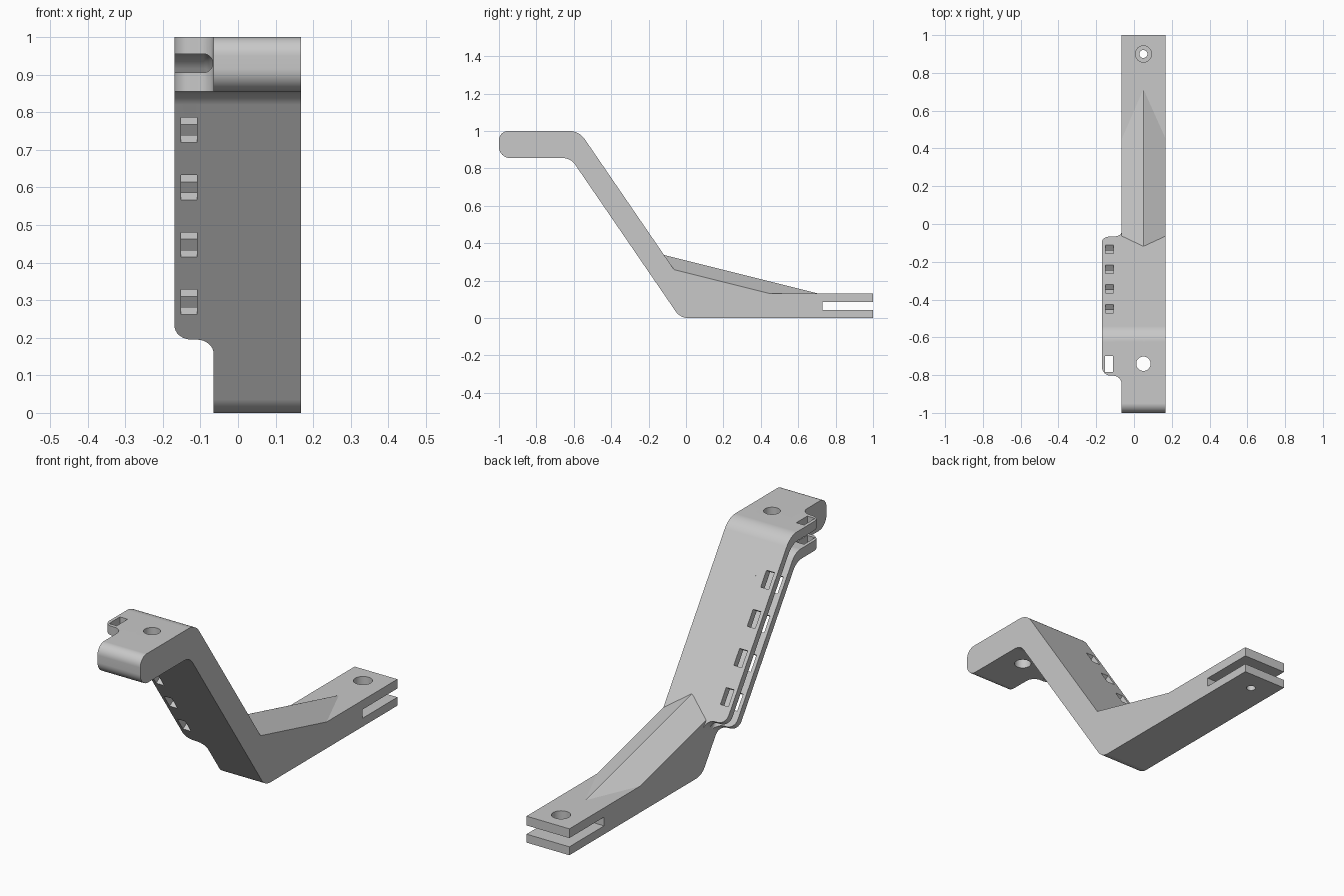
import bpy, bmesh
from math import sin, cos, pi, radians, atan2
from mathutils import Vector, Matrix

cube = bpy.data.objects.get("Cube")
if cube:
    bpy.data.objects.remove(cube)

grey = bpy.data.materials.new("plain_grey")
grey.use_nodes = True
colour = (0.58, 0.58, 0.58, 1)
grey.diffuse_color = colour
grey.node_tree.nodes["Principled BSDF"].inputs["Base Color"].default_value = colour

# Sloping arm in the side plane (y, z): direction down the slope and its normal
DOWN = Vector((0.565, -0.825))
NORMAL = Vector((0.825, 0.565))
THICK = 0.119
BASE = -0.031 * NORMAL.x
LEFT, INNER, RIGHT, RIDGE = -0.169, -0.065, 0.168, 0.05
LOW, HIGH = 0.855, 1.0


def slope(z, k=0.0):
    """Point at height z on the slope line lying k above the underside."""
    return Vector(((BASE + k - z * NORMAL.y) / NORMAL.x, z))


def rounded(points, steps=8):
    """Outline with corners filleted; each point is (position, radius)."""
    out = []
    for i, (p, r) in enumerate(points):
        p = Vector(p)
        if not r:
            out.append(p)
            continue
        a = (Vector(points[i - 1][0]) - p).normalized()
        b = (Vector(points[(i + 1) % len(points)][0]) - p).normalized()
        half = a.angle(b) / 2
        centre = p + (a + b).normalized() * r / sin(half)
        reach = r * cos(half) / sin(half)
        start = (p + a * reach - centre).normalized()
        end = (p + b * reach - centre).normalized()
        turn = pi - 2 * half
        for s in range(steps + 1):
            t = turn * s / steps
            out.append(centre + (start * sin(turn - t) + end * sin(t)) * r / sin(turn))
    return out


def finish(name, bm):
    bmesh.ops.recalc_face_normals(bm, faces=bm.faces[:])
    mesh = bpy.data.meshes.new(name)
    bm.to_mesh(mesh)
    bm.free()
    mesh.materials.append(grey)
    obj = bpy.data.objects.new(name, mesh)
    bpy.context.collection.objects.link(obj)
    return obj


def loft(name, slices):
    """Skin matching (y, z) outlines placed at successive x."""
    bm = bmesh.new()
    rings = [[bm.verts.new((x, p[0], p[1])) for p in pts] for x, pts in slices]
    n = len(rings[0])
    for a, b in zip(rings, rings[1:]):
        for i in range(n):
            j = (i + 1) % n
            bm.faces.new((a[i], a[j], b[j], b[i]))
    bm.faces.new(rings[0])
    bm.faces.new(rings[-1])
    return finish(name, bm)


def box(name, centre, size, tilt=0.0):
    bm = bmesh.new()
    m = Matrix.Translation(centre) @ Matrix.Rotation(tilt, 4, 'X') @ Matrix.Diagonal((*size, 1))
    bmesh.ops.create_cube(bm, size=1, matrix=m)
    return finish(name, bm)


def drill(name, y, z, radius, depth):
    bm = bmesh.new()
    bmesh.ops.create_cone(bm, cap_ends=True, segments=48, radius1=radius, radius2=radius,
                          depth=depth, matrix=Matrix.Translation((RIDGE, y, z)))
    return finish(name, bm)


def carve(obj, cutters):
    bpy.context.view_layer.objects.active = obj
    for c in cutters:
        c.hide_render = True
        mod = obj.modifiers.new("cut", 'BOOLEAN')
        mod.operation, mod.solver, mod.object = 'DIFFERENCE', 'EXACT', c
        bpy.ops.object.modifier_apply(modifier=mod.name)
        bpy.data.objects.remove(c)


def smooth(obj):
    bpy.ops.object.select_all(action='DESELECT')
    obj.select_set(True)
    bpy.context.view_layer.objects.active = obj
    bpy.ops.object.shade_smooth_by_angle(angle=radians(25))
    mod = obj.modifiers.new("even_shading", 'WEIGHTED_NORMAL')
    mod.keep_sharp = True


# Main arm: bent bar whose foot carries a gabled reinforcing ridge
def arm_outline(h):
    rise, fall = 0.2425 + h, 0.25
    y = (BASE + THICK - NORMAL.y * rise) / (NORMAL.x - NORMAL.y * fall)
    return rounded([((-1, LOW), 0.06), ((-1, HIGH), 0.05), (slope(HIGH, THICK), 0.1),
                    ((y, rise - fall * y), 0), (((rise - 0.13) / fall, 0.13), 0),
                    ((1, 0.13), 0), ((1, 0), 0), (slope(0), 0.08), (slope(LOW), 0.08)])


ridge = [(INNER, 0), (RIDGE - 0.008, 0.0615), (RIDGE, 0.065), (RIDGE + 0.008, 0.0615), (RIGHT, 0)]
arm = loft("bent_arm", [(x, arm_outline(h)) for x, h in ridge])
carve(arm, [
    box("fork_gap", (RIDGE, 0.93, 0.063), (1, 0.4, 0.043)),
    drill("front_hole", -0.74, 0.93, 0.038, 0.4),
    drill("rear_upper_hole", 0.9, 0.13, 0.043, 0.12),
    drill("rear_lower_hole", 0.9, 0.03, 0.021, 0.14),
])
smooth(arm)


# Side flange: follows the bend, with S-curved ends blending into the arm
def flange_outline(e):
    front = -0.803 - e
    end = slope(0.195) + DOWN * e
    return rounded([((front, LOW), 0), ((front, HIGH), 0), (slope(HIGH, THICK), 0.1),
                    (end + NORMAL * THICK, 0), (end, 0), (slope(LOW), 0.08)])


R = 0.045
turns = [i * pi / 16 for i in range(9)]
ends = [(LEFT + R * (1 - cos(t)), -R * (1 - sin(t))) for t in turns]
ends += [(INNER - R + R * sin(t), R * (1 - cos(t))) for t in turns]
flange = loft("side_flange", [(x, flange_outline(e)) for x, e in ends])


# Round-bottomed groove along the middle of the flange
def groove_outline(w):
    mid, half = 0.93, THICK / 2
    tail = slope(-0.1, half)
    return rounded([((-1.1, mid - w), 0), ((-1.1, mid + w), 0),
                    (slope(mid + w, half + w), 0.09), (tail + NORMAL * w, 0),
                    (tail - NORMAL * w, 0), (slope(mid - w, half - w), 0.08)])


W = 0.025
tips = [(INNER - 0.002 - W * (1 - cos(t)), W * sin(t)) for t in turns[1:]]
cutters = [loft("groove", [(x, groove_outline(w)) for x, w in tips + [(-0.25, W)]])]

# Row of tie slots through the slope, and one through the level top
tilt = atan2(DOWN.y, DOWN.x)
for i in range(4):
    p = slope(0.295 + 0.1525 * i) + NORMAL * THICK / 2
    cutters.append(box("tie_slot", (-0.13, p.x, p.y), (0.043, 0.08, 0.3), tilt))
cutters.append(box("top_slot", (-0.132, -0.742, 0.93), (0.042, 0.085, 0.4)))
carve(flange, cutters)
smooth(flange)
